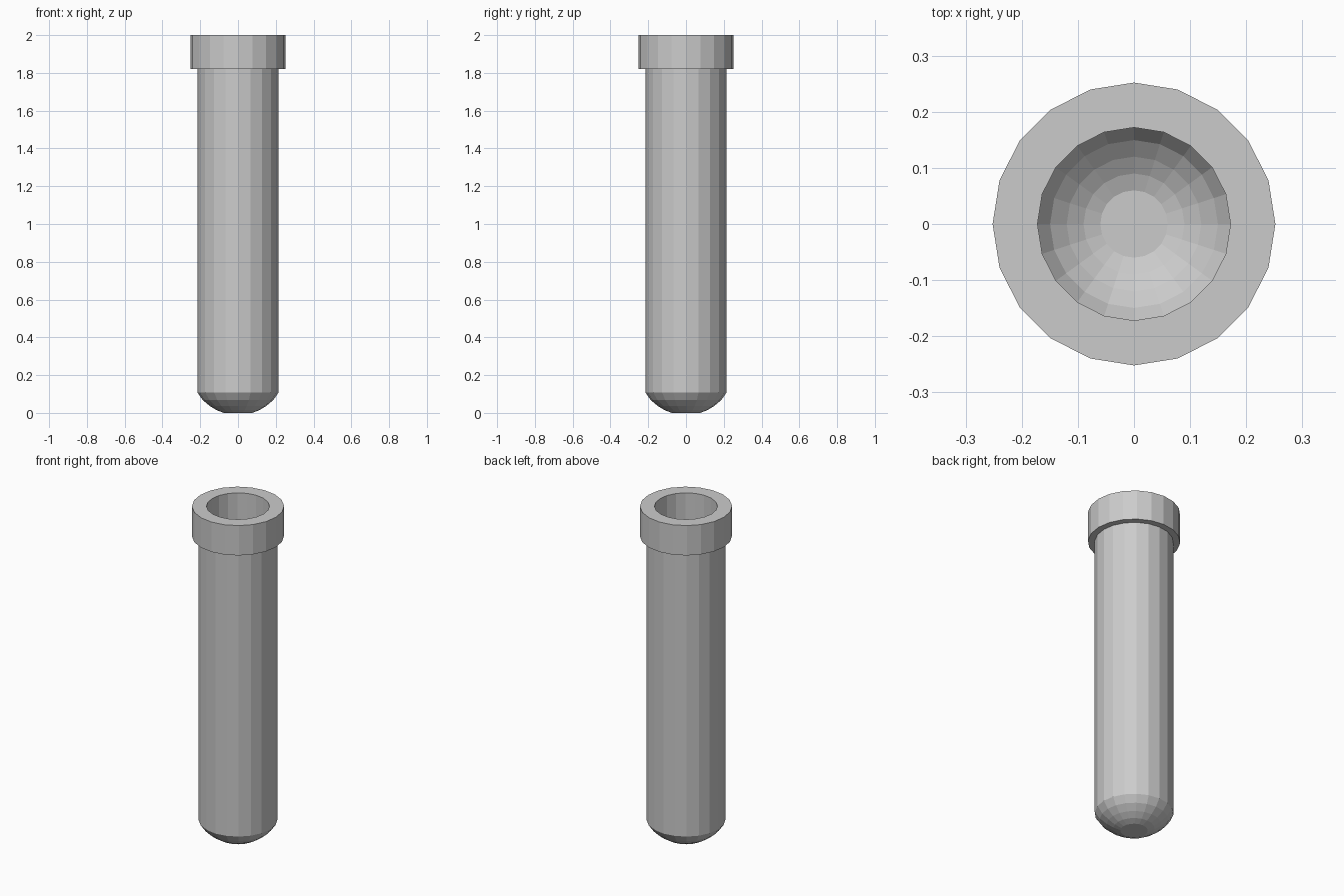
import bpy, bmesh
from math import cos, sin, pi

if "Cube" in bpy.data.objects:
    bpy.data.objects.remove(bpy.data.objects["Cube"])

SIDES = 20


def lathe(name, profile, closed=False):
    """Revolve (radius, z) points about z; an open profile gets flat end caps."""
    bm = bmesh.new()
    rings = [[bm.verts.new((r * cos(2 * pi * i / SIDES), r * sin(2 * pi * i / SIDES), z))
              for i in range(SIDES)] for r, z in profile]
    pairs = list(zip(rings, rings[1:]))
    if closed:
        pairs.append((rings[-1], rings[0]))
    else:
        bm.faces.new(rings[0])
        bm.faces.new(rings[-1])
    for a, b in pairs:
        for i in range(SIDES):
            j = (i + 1) % SIDES
            bm.faces.new((a[i], a[j], b[j], b[i]))
    bmesh.ops.recalc_face_normals(bm, faces=bm.faces)
    mesh = bpy.data.meshes.new(name)
    bm.to_mesh(mesh)
    bm.free()
    obj = bpy.data.objects.new(name, mesh)
    bpy.context.collection.objects.link(obj)
    return obj


# Rounded bottom, shared by the outer and inner walls
dome = [(0.075, 0), (0.1125, 0.014), (0.15, 0.037), (0.187, 0.068), (0.215, 0.108)]
wall = 0.04
inner_dome = [(r * 0.8, z * 0.8 + wall) for r, z in dome]

# One hollow tube: outer wall, stepped collar, mouth, then down the inside
collar = [(0.215, 1.82), (0.252, 1.82), (0.252, 2.0), (0.172, 2.0)]
lathe("test_tube", dome + collar + inner_dome[::-1])
